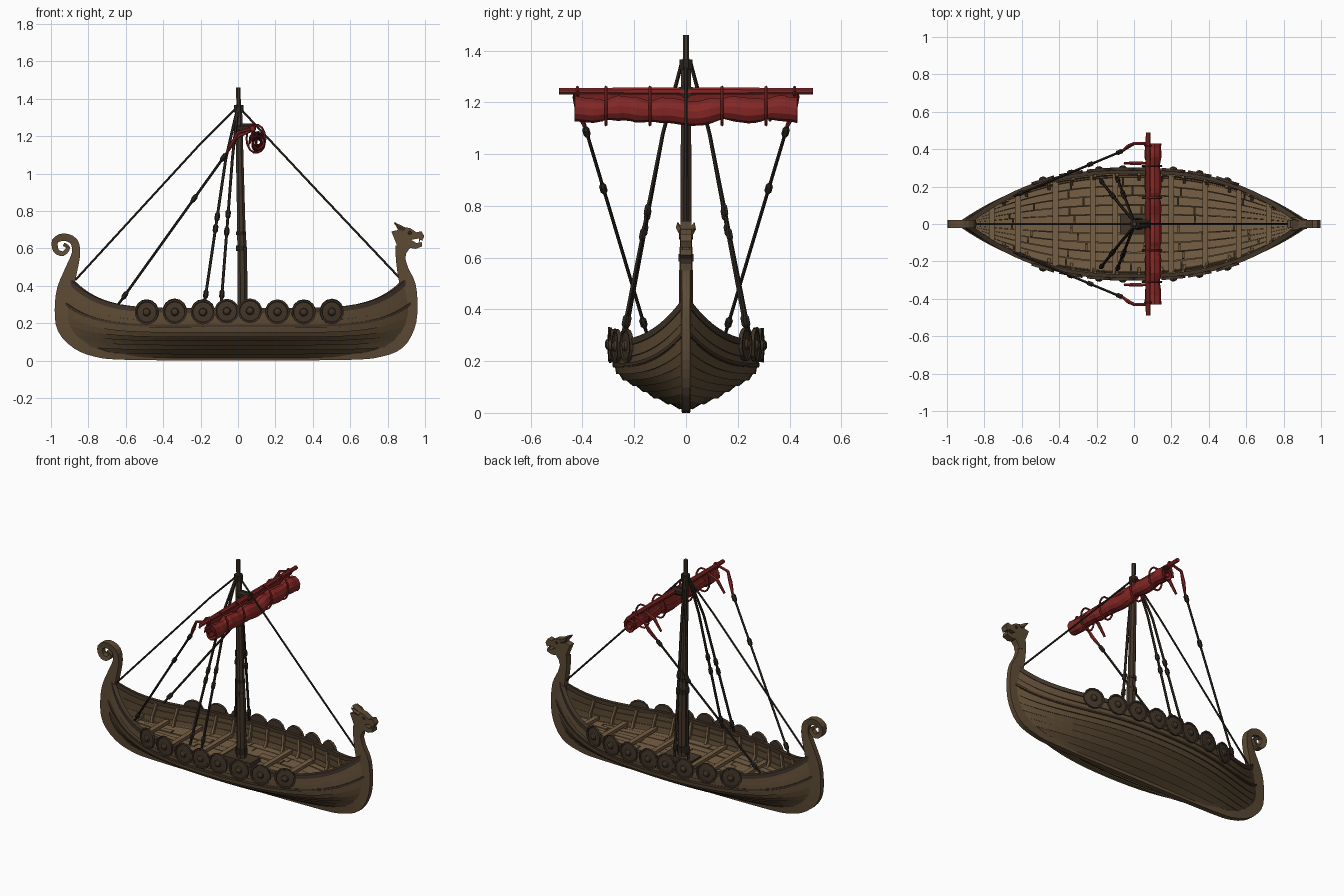
import bpy, bmesh, math, random
from mathutils import Vector as V

if "Cube" in bpy.data.objects:
    bpy.data.objects.remove(bpy.data.objects["Cube"])
random.seed(4)


def material(name, col):
    m = bpy.data.materials.new(name)
    m.diffuse_color = (*col, 1)
    m.use_nodes = True
    m.node_tree.nodes["Principled BSDF"].inputs["Base Color"].default_value = m.diffuse_color
    return m


WOOD = material("hull_wood", (0.11, 0.07, 0.035))
DARK = material("dark_wood", (0.055, 0.036, 0.022))
DECK = material("deck_wood", (0.18, 0.115, 0.058))
ROPE = material("rope", (0.025, 0.018, 0.012))
RED = material("red_cloth", (0.23, 0.02, 0.018))


def mesh(name, verts, faces, mat, solid=0, mirror=False, recalc=True):
    me = bpy.data.meshes.new(name)
    me.from_pydata([tuple(v) for v in verts], [], faces)
    if recalc:
        bm = bmesh.new()
        bm.from_mesh(me)
        bmesh.ops.recalc_face_normals(bm, faces=bm.faces)
        bm.to_mesh(me)
        bm.free()
    ob = bpy.data.objects.new(name, me)
    bpy.context.collection.objects.link(ob)
    me.materials.append(mat)
    if solid:
        mod = ob.modifiers.new("thickness", 'SOLIDIFY')
        mod.thickness, mod.offset = solid, 0
    if mirror:
        ob.modifiers.new("mirror", 'MIRROR').use_axis = (False, True, False)
    return ob


def grid_faces(rows, cols, start=0, wrap=False):
    return [(start + i * cols + j, start + i * cols + (j + 1) % cols,
             start + (i + 1) * cols + (j + 1) % cols, start + (i + 1) * cols + j)
            for i in range(rows - 1) for j in range(cols if wrap else cols - 1)]


def tube(name, path, radii, mat, sides=6, ref=None, axis=None, mirror=False):
    path = [V(p) for p in path]
    n = len(path)
    if not isinstance(radii, (list, tuple)):
        radii = [radii] * n
    d = (path[-1] - path[0]).normalized()
    ref = V(ref) if ref else (V((1, 0, 0)) if abs(d.z) > .8 else V((0, 0, 1)))
    verts = []
    for i, p in enumerate(path):
        t = axis or (path[min(i + 1, n - 1)] - path[max(i - 1, 0)]).normalized()
        a = t.cross(ref).normalized()
        b = t.cross(a)
        for k in range(sides):
            w = 2 * math.pi * (k + .5) / sides
            verts.append(p + (a * math.cos(w) + b * math.sin(w)) * radii[i])
    faces = grid_faces(n, sides, wrap=True)
    faces += [tuple(range(sides)), tuple(range((n - 1) * sides, n * sides))]
    return mesh(name, verts, faces, mat, mirror=mirror)


def box(name, c, s, mat):
    vs = [(c[0] + s[0] * x / 2, c[1] + s[1] * y / 2, c[2] + s[2] * z / 2)
          for x in (-1, 1) for y in (-1, 1) for z in (-1, 1)]
    return mesh(name, vs, [(0, 1, 3, 2), (4, 5, 7, 6), (0, 1, 5, 4), (2, 3, 7, 6), (0, 2, 6, 4), (1, 3, 7, 5)], mat)


def interp(tab, v):
    f = max(0, min(.9999, v)) * (len(tab) - 1)
    i = int(f)
    return tab[i] + (tab[i + 1] - tab[i]) * (f - i)


# Hull surface: s runs stern to bow (-1..1), v runs keel to gunwale (0..1)
YM, ZM = [.015, .11, .185, .25, .272, .282], [.025, .065, .11, .145, .19, .268]
XE, ZE = [.70, .83, .89, .925, .93, .90], [.035, .075, .14, .22, .32, .43]


def hull(s, v, inset=0):
    a = abs(s)
    y = interp(YM, v) * (1 - a ** (1.9 + .6 * v))
    z = interp(ZM, v) + (interp(ZE, v) - interp(ZM, v)) * a ** 6
    return V((s * interp(XE, v), max(.001, y - inset), z))


# Clinker strakes
N, S = 9, [math.sin(math.pi / 2 * (i / 18 - 1)) for i in range(37)]
verts, faces = [], []
for j in range(N):
    st = len(verts)
    for s in S:
        k = 1 - abs(s) ** 6
        verts.append(hull(s, j / N - .015) + V((0, .008, -.006)) * k)
        verts.append(hull(s, (j + 1) / N))
    faces += grid_faces(len(S), 2, st)
mesh("hull_strakes", verts, faces, WOOD, solid=.012, mirror=True)
tube("gunwale_rail", [hull(s, 1) for s in S], .018, DARK, 4, mirror=True)
tube("rubbing_strip", [hull(s, .78) + V((0, .008, 0)) for s in S], .009, DARK, 4, mirror=True)

# Keel, stems and stern scroll as one carved ribbon (x, z, width)
K = [(-.932, .622, .018), (-.908, .602, .022), (-.935, .572, .025), (-.972, .587, .03), (-.978, .638, .035),
     (-.932, .66, .04), (-.878, .637, .042), (-.866, .575, .045), (-.89, .49, .065), (-.925, .38, .085),
     (-.945, .27, .07), (-.93, .17, .07), (-.86, .09, .06), (-.76, .045, .05), (-.6, .024, .04), (0, .02, .04),
     (.6, .024, .04), (.76, .045, .05), (.86, .09, .06), (.91, .18, .07), (.925, .28, .07), (.908, .4, .085),
     (.88, .49, .06), (.868, .56, .05), (.872, .61, .06)]
P = []
for i in range(len(K) - 1):
    q = [V(K[max(0, min(len(K) - 1, i + o))]) for o in (-1, 0, 1, 2)]
    for t in (0, .33, .67):
        P.append(.5 * (2 * q[1] + (q[2] - q[0]) * t + (2 * q[0] - 5 * q[1] + 4 * q[2] - q[3]) * t * t
                       + (3 * q[1] - q[0] - 3 * q[2] + q[3]) * t ** 3))
P.append(V(K[-1]))
verts = []
for i, p in enumerate(P):
    d = P[min(i + 1, len(P) - 1)] - P[max(i - 1, 0)]
    nx, nz = V((-d.y, d.x)).normalized() * p.z / 2
    for o, h in ((1, .022), (1, -.022), (-1, -.016), (-1, .016)):
        verts.append((p.x + nx * o, h, p.y + nz * o))
mesh("keel_and_stems", verts, grid_faces(len(P), 4, wrap=True) +
     [(0, 1, 2, 3), tuple(range(len(verts) - 4, len(verts)))], WOOD)

# Carved beast head on the bow
H = [(.842, .56), (.848, .62), (.832, .66), (.82, .69), (.855, .698), (.835, .742), (.88, .715), (.92, .708),
     (.955, .685), (.98, .692), (.996, .665), (.985, .64), (.965, .652), (.925, .645), (.955, .628), (.982, .634),
     (.985, .61), (.95, .597), (.92, .602), (.9, .575), (.895, .55)]
n = len(H)
ob = mesh("beast_head", [(x, y, z) for y in (-.021, .021) for x, z in H],
          [tuple(range(n)), tuple(range(n, 2 * n))] + [(i, (i + 1) % n, n + (i + 1) % n, n + i) for i in range(n)], WOOD)
for sy in (-1, 1):
    tube("beast_ear", [(.885, sy * .018, .70), (.862, sy * .028, .715), (.835, sy * .032, .735)], [.014, .012, .002], WOOD, 5)
    tube("beast_eye", [(.918, sy * .015, .683), (.918, sy * .027, .683)], [.013, .007], DARK, 6)
    tube("beast_fang", [(.972, sy * .014, .65), (.968, sy * .014, .628)], [.006, .001], DECK, 4)

# Deck planks following the hull
DV, rows = .64, 10
for r in range(rows):
    verts, faces = [], []
    cuts = [-.97] + [c + random.uniform(-.08, .08) for c in (-.65, -.33, 0, .33, .65)] + [.97]
    for a, b in zip(cuts, cuts[1:]):
        st, dz = len(verts), random.uniform(-.004, .004)
        for i in range(7):
            p = hull(a + .003 + (b - a - .006) * i / 6, DV)
            for f in (r + .03, r + .97):
                verts.append((p.x, p.y * (2 * f / rows - 1), p.z + dz))
        faces += grid_faces(7, 2, st)
    mesh("deck_plank_row", verts, faces, DECK, solid=.012)

# Cross beams, ribs and mast step
for x in (-.76, -.62, -.42, -.22, -.1, .2, .38, .56, .72):
    p = hull(x / .925, .72)
    box("cross_beam", (x, 0, p.z + .002), (.03, p.y * 2, .02), DECK)
for i in range(-6, 7):
    s = i * .13 + .03
    tube("rib", [hull(s, v, .016) for v in (.6, .7, .8, .9, 1)], .011, DECK, 4, ref=(1, 0, 0), mirror=True)
box("mast_step", (.025, 0, .165), (.2, .1, .045), DARK)

# Shields along both rails
for x in (-.487, -.337, -.187, -.06, .064, .21, .35, .5):
    e = hull(x / .9, 1)
    d = hull(x / .9 + .02, 1) - hull(x / .9 - .02, 1)
    for sy in (-1, 1):
        c = V((e.x, sy * (e.y + .012), .262 + random.uniform(-.004, .004)))
        nrm = V((-d.y, d.x * sy, -.0)).normalized() if sy > 0 else V((-d.y, -d.x, 0)).normalized()
        tube("shield", [c + nrm * o for o in (-.008, .008, .008, .003, .005, .014, .02)],
             [.064, .066, .057, .054, .022, .018, .007], DARK, 14, axis=nrm)

# Mast with collars
tube("mast", [(.026, 0, .12), (.022, 0, .59), (.018, 0, .7), (.003, 0, 1.36), (.003, 0, 1.37), (.002, 0, 1.46)],
     [.031, .028, .024, .02, .013, .013], DARK, 8)
for z, h, r in ((.6, .03, .031), (.68, .02, .029), (1.345, .04, .027), (.23, .04, .036)):
    x = .028 - .018 * z
    tube("mast_collar", [(x, 0, z - h / 2), (x, 0, z + h / 2)], r, ROPE, 8)

# Yard and rolled sail
tube("yard", [(.075, -.49, 1.243), (.075, 0, 1.243), (.075, .49, 1.243)], [.013, .017, .013], RED, 8)
TIES = (-.31, -.14, .14, .31)
verts, cols, ny = [], 26, 37
for i in range(ny):
    y = -.43 + .86 * i / (ny - 1)
    pinch = 1 - .2 * math.exp(-(min(abs(y - t) for t in TIES) / .025) ** 2) + random.uniform(-.04, .04)
    sag = .014 * math.exp(-(y / .09) ** 2) + .005 * math.sin(y * 31)
    for k in range(cols - 1):
        a, r = math.radians(90 + 34 * k), (.01 + .04 * k / 24) * pinch
        verts.append((.105 + .95 * r * math.cos(a), y, 1.168 - sag + 1.12 * r * math.sin(a)))
    verts.append((.078, y, 1.232))
mesh("rolled_sail", verts, grid_faces(ny, cols), RED, solid=.005)
for y in TIES + (-.42, .42):
    big = abs(y) < .4
    ring = []
    for k in range(15):
        a = 2 * math.pi * k / 14
        ring.append((.096 + .05 * math.cos(a), y, 1.186 + .075 * math.sin(a)) if big
                    else (.075 + .016 * math.cos(a), y, 1.243 + .016 * math.sin(a)))
    tube("sail_tie", ring, .006, RED, 5, ref=(0, 1, 0))
tube("yard_lashing", [(.0, 0, 1.243), (.09, 0, 1.243)], .026, ROPE, 8)


# Rigging
def rope(name, path, blocks=(), r=.006):
    tube(name, path, r, ROPE, 5)
    a, b = V(path[-2]), V(path[-1])
    for f in blocks:
        c, d = a.lerp(b, f), (b - a).normalized()
        tube("rope_block", [c + d * o for o in (-.028, -.014, .014, .028)], [.005, .014, .014, .005], ROPE, 6)


rope("forestay", [(0, 0, 1.36), (.44, 0, .89), (.875, 0, .43)])
rope("backstay", [(0, 0, 1.36), (-.2, 0, 1.16), (-.87, 0, .43)])
for sy in (-1, 1):
    rope("shroud_aft", [(0, sy * .015, 1.36), (-.065, sy * .09, 1.08), (-.18, sy * .235, .3)], (.4, .48, .93), .008)
    rope("shroud_mid", [(0, sy * .015, 1.36), (-.03, sy * .09, 1.08), (-.09, sy * .245, .3)], (.38, .5, .93), .008)
    rope("brace", [(-.05, sy * .40, 1.13), (-.06, sy * .392, 1.11), (-.64, sy * .15, .3)], (.03, .3, .94), .007)
    tube("brace_pendant", [(.075, sy * .43, 1.24), (.0, sy * .43, 1.22), (-.03, sy * .415, 1.16), (-.06, sy * .392, 1.11)],
         [.008, .009, .012, .008], RED, 6)
    tube("sail_tail", [(.07, sy * .325, 1.23), (0, sy * .325, 1.2), (-.05, sy * .325, 1.13)], [.008, .011, .007], RED, 6)
